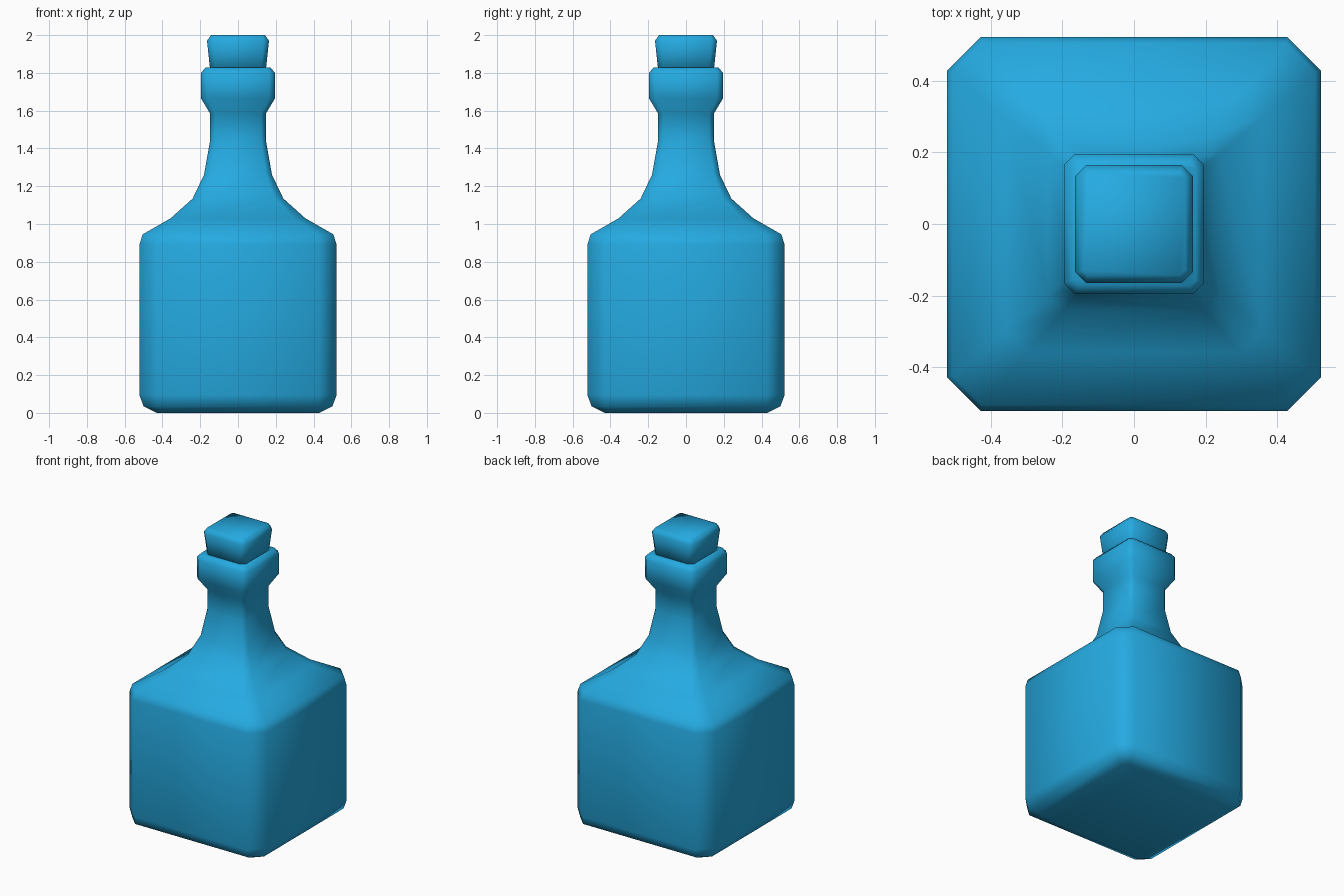
import bpy, bmesh

if "Cube" in bpy.data.objects:
    bpy.data.objects.remove(bpy.data.objects["Cube"])

blue = bpy.data.materials.new("blue")
blue.diffuse_color = (0.018, 0.402, 0.752, 1)
blue.use_nodes = True
blue.node_tree.nodes["Principled BSDF"].inputs["Base Color"].default_value = blue.diffuse_color


def square_loft(name, profile):
    """Stack corner-cut square rings; each profile row is (half width, height, corner cut ratio)."""
    bm = bmesh.new()
    rings = []
    for w, z, cut in profile:
        f = w * cut
        pts = [(w, -f), (w, f), (f, w), (-f, w), (-w, f), (-w, -f), (-f, -w), (f, -w)]
        rings.append([bm.verts.new((x, y, z)) for x, y in pts])
    for a, b in zip(rings, rings[1:]):
        for i in range(8):
            j = (i + 1) % 8
            bm.faces.new((a[i], a[j], b[j], b[i]))
    bm.faces.new(rings[0][::-1])
    bm.faces.new(rings[-1])
    for face in bm.faces:
        face.smooth = True
    mesh = bpy.data.meshes.new(name)
    bm.to_mesh(mesh)
    bm.free()
    mesh.materials.append(blue)
    obj = bpy.data.objects.new(name, mesh)
    bpy.context.collection.objects.link(obj)
    return obj


# Bottle: body, sloping shoulder, neck and lip
square_loft("bottle", [
    (0.43, 0.0, 0.93), (0.50, 0.035, 0.86), (0.522, 0.095, 0.82),
    (0.522, 0.89, 0.82), (0.505, 0.945, 0.84), (0.357, 1.03, 0.83),
    (0.24, 1.135, 0.82), (0.18, 1.26, 0.82), (0.148, 1.44, 0.82),
    (0.148, 1.585, 0.82), (0.196, 1.665, 0.84), (0.196, 1.80, 0.84),
    (0.172, 1.828, 0.9),
])

# Cork stopper, wider at the top
square_loft("cork", [
    (0.145, 1.79, 0.82), (0.164, 1.97, 0.82), (0.143, 2.0, 0.9),
])
